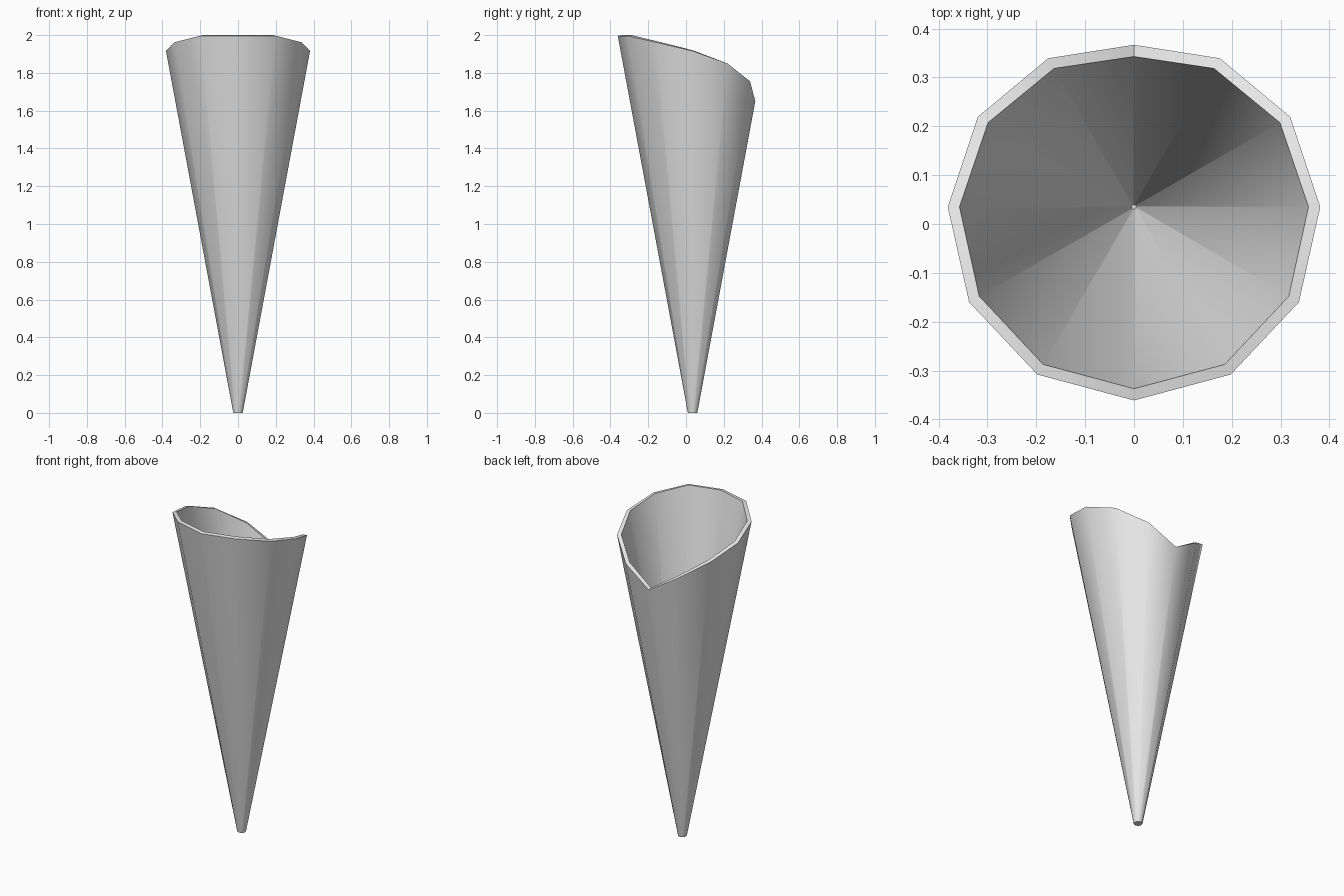
import bpy
import bmesh
from math import sin, cos, pi

cube = bpy.data.objects.get("Cube")
if cube:
    bpy.data.objects.remove(cube, do_unlink=True)

SIDES = 12
AXIS_Y = 0.035
BASE_R = 0.025
FLARE = 0.186          # radius gained per unit of height
WALL = 0.024
LIFT = 0.004           # inner skin sits slightly higher, square to the wall

# Rim height from the front corner round to the back corner
RIM = [1.996, 1.996, 1.962, 1.916, 1.85, 1.755, 1.65]

grey = bpy.data.materials.new("light grey")
grey.use_nodes = True
colour = (0.8, 0.8, 0.8, 1)
grey.diffuse_color = colour
grey.node_tree.nodes["Principled BSDF"].inputs["Base Color"].default_value = colour

bm = bmesh.new()


def ring(heights, inset=0, lift=0):
    """One ring of corners lying on the cone, mirrored left and right."""
    verts = []
    for i in range(SIDES):
        z = heights[min(i, SIDES - i)]
        r = BASE_R + FLARE * z - inset
        a = 2 * pi * i / SIDES
        verts.append(bm.verts.new((r * sin(a), AXIS_Y - r * cos(a), z + lift)))
    return verts


def bridge(lower, upper):
    for i in range(SIDES):
        j = (i + 1) % SIDES
        bm.faces.new((lower[i], lower[j], upper[j], upper[i]))


# Outer wall, slanted rim, inner wall and the two small end caps
flat = [0] * len(RIM)
outer_base = ring(flat)
outer_rim = ring(RIM)
inner_rim = ring(RIM, WALL, LIFT)
inner_base = ring([0.02] * len(RIM), WALL, LIFT)
bridge(outer_base, outer_rim)
bridge(outer_rim, inner_rim)
bridge(inner_rim, inner_base)
bm.faces.new(outer_base[::-1])
bm.faces.new(inner_base)
bmesh.ops.recalc_face_normals(bm, faces=bm.faces)

mesh = bpy.data.meshes.new("hollow_cone")
bm.to_mesh(mesh)
bm.free()
mesh.materials.append(grey)
cone = bpy.data.objects.new("hollow_cone", mesh)
bpy.context.collection.objects.link(cone)

# Smooth walls with a crisp rim
bpy.ops.object.select_all(action='DESELECT')
cone.select_set(True)
bpy.context.view_layer.objects.active = cone
bpy.ops.object.shade_smooth_by_angle(angle=0.7)
